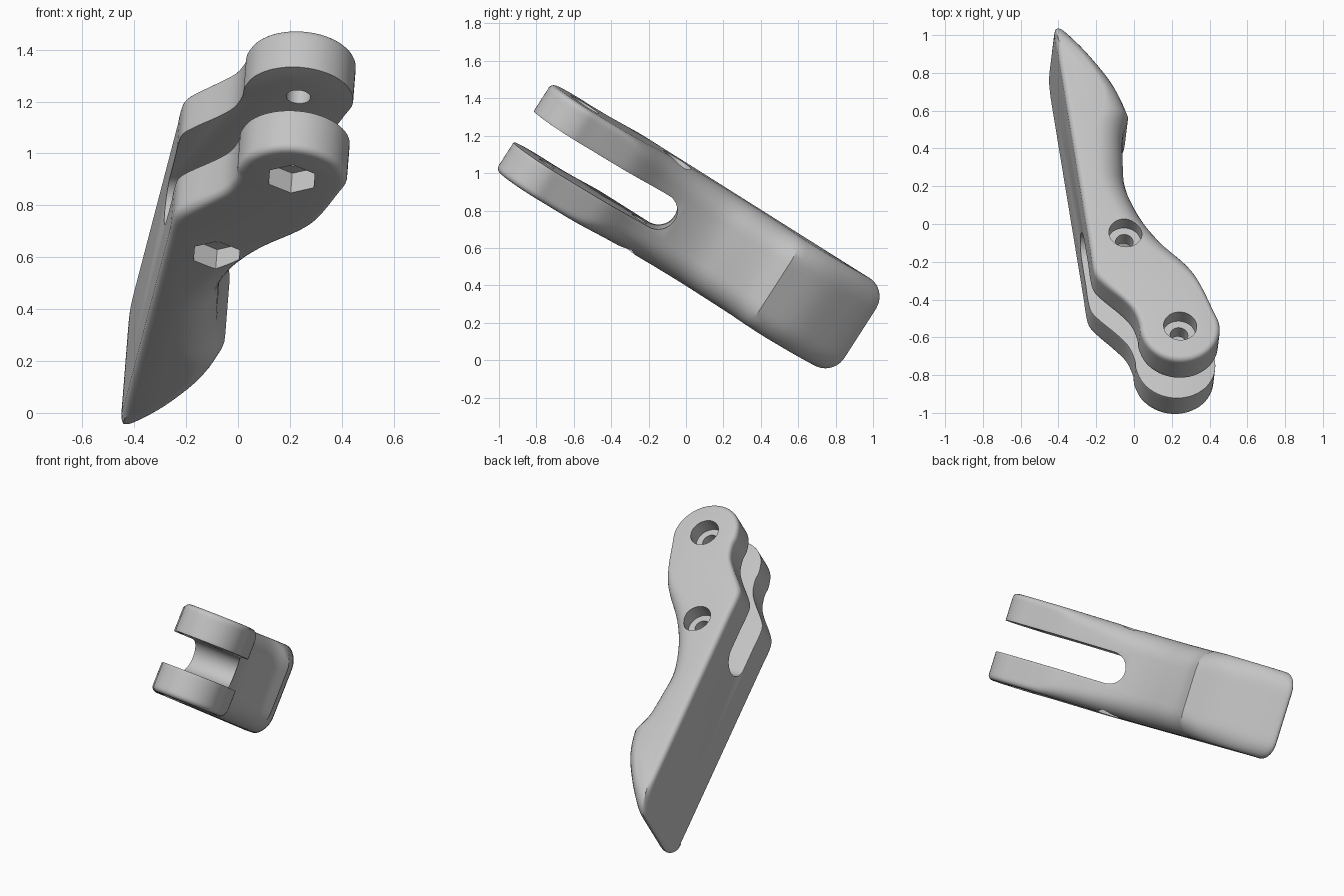
import bpy, bmesh, math
from mathutils import Matrix, Vector

cube = bpy.data.objects.get("Cube")
if cube:
    bpy.data.objects.remove(cube, do_unlink=True)

HALF = 0.277           # half thickness of the handle
SLOT = 0.1             # half width of the slot between the prongs
EYE = Vector((0.135, -1.2))
PIVOTS = [EYE, Vector((-0.13, -0.614))]

mat = bpy.data.materials.new("plain_grey")
mat.use_nodes = True
GREY = (0.55, 0.55, 0.55, 1)
mat.diffuse_color = GREY
mat.node_tree.nodes["Principled BSDF"].inputs["Base Color"].default_value = GREY


def make(name, bm):
    bmesh.ops.recalc_face_normals(bm, faces=bm.faces)
    me = bpy.data.meshes.new(name)
    bm.to_mesh(me)
    bm.free()
    ob = bpy.data.objects.new(name, me)
    bpy.context.collection.objects.link(ob)
    me.materials.append(mat)
    return ob


def loft(name, rings):
    bm = bmesh.new()
    loops = [[bm.verts.new(p) for p in ring] for ring in rings]
    n = len(loops[0])
    for a, b in zip(loops, loops[1:]):
        for i in range(n):
            j = (i + 1) % n
            bm.faces.new((a[i], a[j], b[j], b[i]))
    bm.faces.new(loops[0][::-1])
    bm.faces.new(loops[-1])
    return make(name, bm)


def spline(points, steps):
    # open smooth curve through the points
    pts = [Vector(p) for p in points]
    pts = [pts[0] * 2 - pts[1]] + pts + [pts[-1] * 2 - pts[-2]]
    out = []
    for a, b, c, d in zip(pts, pts[1:], pts[2:], pts[3:]):
        for k in range(steps):
            t = k / steps
            out.append(0.5 * (2 * b + (c - a) * t + (2 * a - 5 * b + 4 * c - d) * t**2
                              + (3 * b - a - 3 * c + d) * t**3))
    return out + [pts[-2]]


def cylinder(name, centre, radius, low, high, sides, turn=0):
    def ring(w):
        return [(centre.x + radius * math.cos(turn + math.tau * i / sides),
                 centre.y + radius * math.sin(turn + math.tau * i / sides), w)
                for i in range(sides)]
    return loft(name, [ring(low), ring(high)])


def apply(ob, kind, **settings):
    mod = ob.modifiers.new(kind, kind)
    for key, value in settings.items():
        setattr(mod, key, value)
    bpy.ops.object.select_all(action="DESELECT")
    bpy.context.view_layer.objects.active = ob
    ob.select_set(True)
    bpy.ops.object.modifier_apply(modifier=mod.name)


def cut(ob, cutter):
    cutter.hide_render = True
    apply(ob, "BOOLEAN", operation="DIFFERENCE", solver="EXACT", object=cutter)
    bpy.data.objects.remove(cutter, do_unlink=True)


# outline sections: position, then how far the rounded edge draws in
flank = [(-.073, .19, -.14, -.02), (-.105, .07, -.15, 0), (-.112, -.1, -.15, 0),
         (-.105, -.26, -.15, -.01), (-.043, -.446, -.12, -.06), (.055, -.62, -.08, -.07),
         (.193, -.79, -.05, -.05), (.254, -.916, -.03, -.02)]
eye = []
for i in range(9):
    a = math.radians(30 - i * 25)
    x, y = math.cos(a), math.sin(a)
    eye.append((EYE.x + .212 * x, EYE.y + .212 * y, -.03 * x, -.03 * y))
neck = [(-.08, -1.17, .03, 0), (-.11, -1.085, .02, .02), (-.17, -1.01, .02, .02),
        (-.25, -.93, .02, .03), (-.297, -.87, .03, .02), (-.312, -.8, .03, 0)]
back = [(-.32, -.7, .03, 0), (-.435, .5, .03, 0)]
blade = [(-.447, .63, .025, -.05), (-.445, .7, .01, -.1), (-.425, .725, 0, -.12),
         (-.385, .695, 0, -.12), (-.285, .574, 0, -.12), (-.163, .4, -.04, -.12),
         (-.073, .19, -.14, -.02)]
outline = spline(flank + eye + neck + back[:1], 4) + spline(back[1:] + blade, 4)[:-1]


def level(w):
    depth = HALF - abs(w)
    ring = []
    for p in outline:
        inset = Vector((p[2], p[3]))
        rise = max(0, 1 - depth / inset.length)
        pull = 1 - math.sqrt(1 - rise * rise)
        ring.append((p[0] + inset.x * pull, p[1] + inset.y * pull, w))
    return ring


depths = [0, .002, .006, .012, .02, .03, .045, .065, .09, .12, .155]
heights = [HALF - d for d in depths]
handle = loft("forked_handle", [level(w) for w in [-h for h in heights] + heights[::-1]])

# slot with a round root, leaving two prongs
slot_shape = [(-2, -SLOT)]
for i in range(21):
    a = math.pi * (i / 20 - 0.5)
    slot_shape.append((-.555 + SLOT * math.cos(a), SLOT * math.sin(a)))
slot_shape.append((-2, SLOT))
cut(handle, loft("slot_cutter", [[(u, v, w) for v, w in slot_shape] for u in (-1, 1)]))
apply(handle, "BEVEL", width=.02, segments=3, limit_method="ANGLE", angle_limit=math.radians(55))

# bolt holes: round recess on top, six-sided nut pocket below
for p in PIVOTS:
    cut(handle, cylinder("bolt_cutter", p, .047, -1, 1, 32))
    cut(handle, cylinder("recess_cutter", p, .088, HALF - .09, 1, 40))
    cut(handle, cylinder("nut_cutter", p, .1, -1, -HALF + .09, 6, math.pi / 2))

# tilt the handle into place
W = Vector((.067, .54, .84)).normalized()
U = Vector((W.z, 0, -W.x)).normalized()
V = W.cross(U)
frame = Matrix((U, V, W)).transposed().to_4x4()
handle.data.transform(Matrix.Translation(W * .595) @ frame)

bpy.ops.object.select_all(action="DESELECT")
bpy.context.view_layer.objects.active = handle
handle.select_set(True)
bpy.ops.object.shade_smooth_by_angle(angle=math.radians(28))
